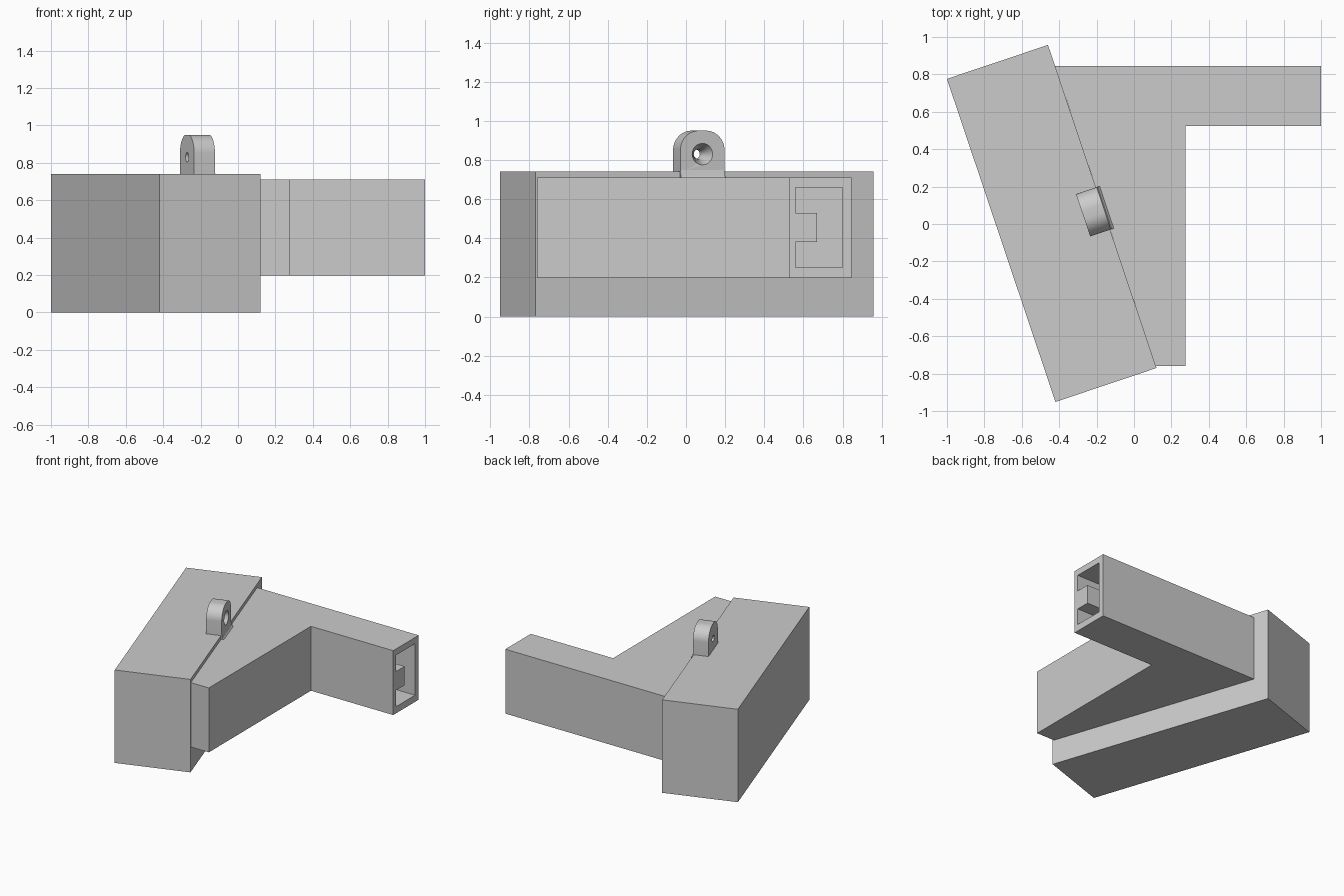
import bpy, bmesh, math
from mathutils import Matrix, Vector

if "Cube" in bpy.data.objects:
    bpy.data.objects.remove(bpy.data.objects["Cube"])

grey = bpy.data.materials.new("plain grey")
grey.diffuse_color = (0.6, 0.6, 0.6, 1)
grey.use_nodes = True
grey.node_tree.nodes["Principled BSDF"].inputs["Base Color"].default_value = grey.diffuse_color


def prism(name, pts, lo, hi, matrix=Matrix.Identity(4)):
    """Extrude a 2D outline along local z, then place it with a matrix."""
    bm = bmesh.new()
    face = bm.faces.new([bm.verts.new((x, y, lo)) for x, y in pts])
    top = bmesh.ops.extrude_face_region(bm, geom=[face])["geom"]
    bmesh.ops.translate(bm, vec=(0, 0, hi - lo),
                        verts=[g for g in top if isinstance(g, bmesh.types.BMVert)])
    return finish(name, bm, matrix)


def finish(name, bm, matrix):
    bmesh.ops.transform(bm, matrix=matrix, verts=bm.verts)
    bmesh.ops.recalc_face_normals(bm, faces=bm.faces)
    mesh = bpy.data.meshes.new(name)
    bm.to_mesh(mesh)
    bm.free()
    mesh.materials.append(grey)
    obj = bpy.data.objects.new(name, mesh)
    bpy.context.collection.objects.link(obj)
    return obj


def cut(obj, cutter):
    mod = obj.modifiers.new("cut", "BOOLEAN")
    mod.operation, mod.object, mod.solver = "DIFFERENCE", cutter, "EXACT"
    bpy.context.view_layer.objects.active = obj
    bpy.ops.object.modifier_apply(modifier=mod.name)
    bpy.data.objects.remove(cutter)


# Profiles drawn in the YZ plane are extruded along X
side = Matrix(((0, 0, 1, 0), (1, 0, 0, 0), (0, 1, 0, 0), (0, 0, 0, 1)))
# Frame of the slanted block
slant = Matrix.Translation((-0.44, 0.003, 0)) @ Matrix.Rotation(math.radians(18.57), 4, "Z")

# Slanted main block
prism("main_block", [(-0.285, -0.911), (0.285, -0.911), (0.285, 0.911), (-0.285, 0.911)],
      0, 0.74, slant)

# Wedge body with arm, ending on the block's slanted side
arm = prism("wedge_and_arm", [(0.117, -0.76), (0.275, -0.76), (0.275, 0.525), (1, 0.525),
                              (1, 0.845), (-0.422, 0.845)], 0.197, 0.71)

# C-shaped channel in the arm's end
channel = prism("channel_cutter", [(0.56, 0.25), (0.80, 0.25), (0.80, 0.66), (0.56, 0.66),
                                   (0.56, 0.53), (0.67, 0.53), (0.67, 0.38), (0.56, 0.38)],
                0.3, 1.1, side)
cut(arm, channel)

# Rounded lug standing on the block's edge
mid, half, r, top = -0.012, 0.119, 0.1, 0.95
outline = [(mid - half, 0.735), (mid + half, 0.735)]
for sign, start in ((1, 0), (-1, 90)):
    for i in range(13):
        a = math.radians(start + 90 * i / 12)
        outline.append((mid + sign * (half - r) + r * math.cos(a), top - r + r * math.sin(a)))
lug = prism("lug", outline, 0.173, 0.290, slant @ side)

# Lug hole, countersunk on the outer face
bm = bmesh.new()
rings = []
for u, rad in ((0.15, 0.025), (0.225, 0.025), (0.290, 0.055), (0.31, 0.055)):
    rings.append([bm.verts.new((mid + rad * math.cos(i * math.tau / 32),
                                0.83 + rad * math.sin(i * math.tau / 32), u))
                  for i in range(32)])
for a, b in zip(rings, rings[1:]):
    for i in range(32):
        j = (i + 1) % 32
        bm.faces.new((a[i], a[j], b[j], b[i]))
bm.faces.new(rings[0])
bm.faces.new(rings[-1])
cut(lug, finish("hole_cutter", bm, slant @ side))
bpy.ops.object.select_all(action="DESELECT")
lug.select_set(True)
bpy.context.view_layer.objects.active = lug
bpy.ops.object.shade_smooth_by_angle(angle=math.radians(30))

# Small flared foot under the lug, down to the wedge top
flare = Matrix(((1, 0, 0, 0), (0, 0, 1, 0), (0, 1, 0, 0), (0, 0, 0, 1)))
prism("lug_foot", [(0.284, 0.708), (0.308, 0.708), (0.298, 0.72), (0.290, 0.75), (0.284, 0.75)],
      mid - half, mid + half, slant @ flare)
